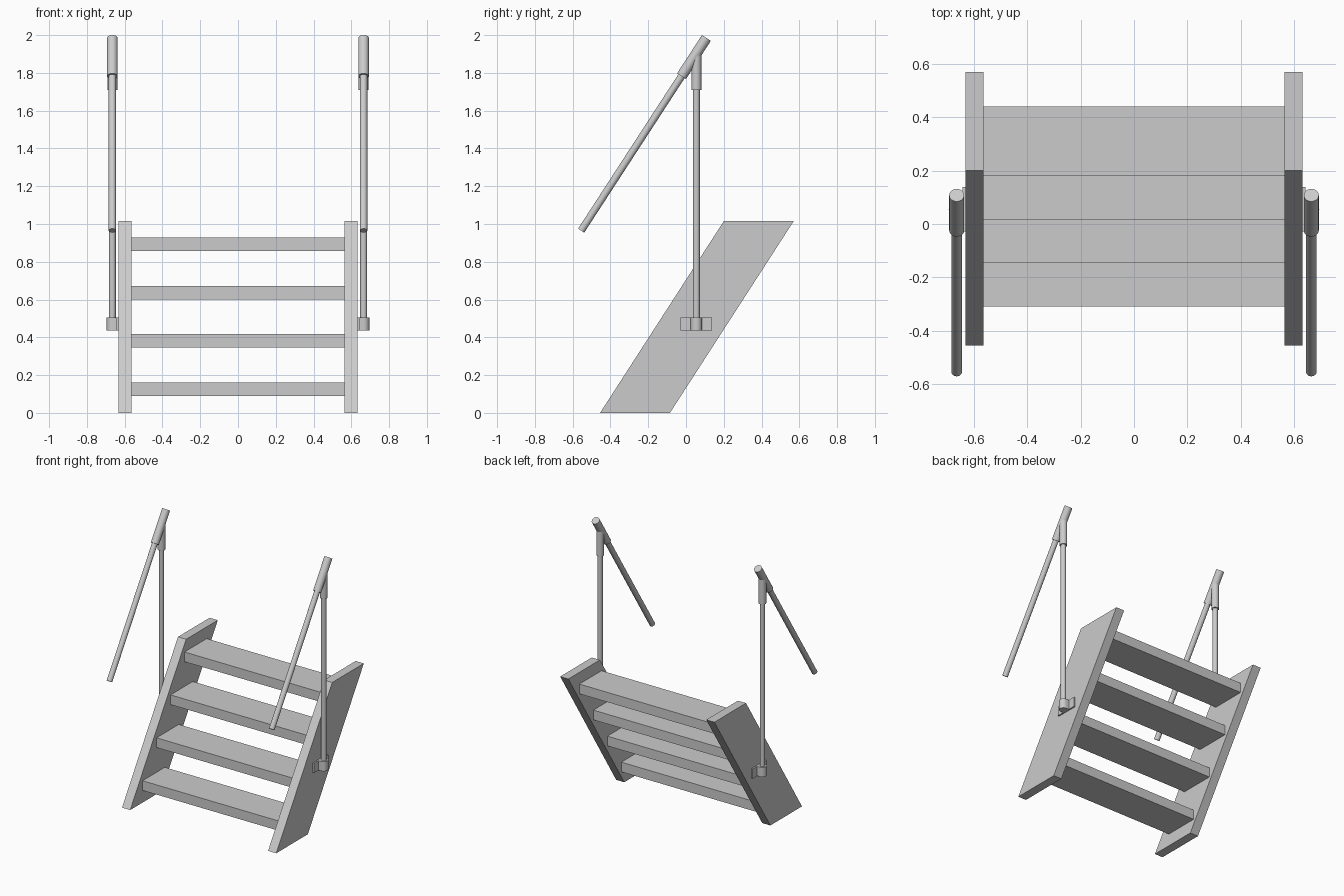
import bpy, bmesh, math
from mathutils import Vector

if "Cube" in bpy.data.objects:
    bpy.data.objects.remove(bpy.data.objects["Cube"])


def make_object(name, bm, smooth=False):
    bmesh.ops.recalc_face_normals(bm, faces=bm.faces)
    mesh = bpy.data.meshes.new(name)
    bm.to_mesh(mesh)
    bm.free()
    obj = bpy.data.objects.new(name, mesh)
    bpy.context.collection.objects.link(obj)
    if smooth:
        bpy.ops.object.select_all(action='DESELECT')
        obj.select_set(True)
        bpy.context.view_layer.objects.active = obj
        bpy.ops.object.shade_smooth_by_angle(angle=math.radians(35))
    return obj


def extrude(name, points, vec, smooth=False):
    """Extrude a closed planar outline along vec."""
    bm = bmesh.new()
    face = bm.faces.new([bm.verts.new(p) for p in points])
    new = bmesh.ops.extrude_face_region(bm, geom=[face], use_keep_orig=True)["geom"]
    bmesh.ops.translate(bm, vec=Vector(vec), verts=[g for g in new if isinstance(g, bmesh.types.BMVert)])
    return make_object(name, bm, smooth)


def box(name, lo, hi):
    pts = [(lo[0], lo[1], lo[2]), (hi[0], lo[1], lo[2]), (hi[0], hi[1], lo[2]), (lo[0], hi[1], lo[2])]
    return extrude(name, pts, (0, 0, hi[2] - lo[2]))


def rod(name, a, b, r, sides=24):
    a, b = Vector(a), Vector(b)
    bm = bmesh.new()
    bmesh.ops.create_cone(bm, cap_ends=True, segments=sides, radius1=r, radius2=r, depth=(b - a).length)
    bmesh.ops.rotate(bm, verts=bm.verts, matrix=(b - a).to_track_quat('Z', 'Y').to_matrix())
    bmesh.ops.translate(bm, verts=bm.verts, vec=(a + b) / 2)
    return make_object(name, bm, True)


# Treads
for i in range(4):
    y, z = -0.31 + i * 0.1637, 0.09 + i * 0.2553
    box(f"tread_{i + 1}", (-0.565, y, z), (0.565, y + 0.26, z + 0.072))

PX, PY = 0.665, 0.055
for s, side in ((-1, "left"), (1, "right")):
    x = s * PX
    # Slanted side board
    outline = [(-0.455, 0), (-0.085, 0), (0.57, 1.015), (0.2, 1.015)]
    extrude(f"stringer_{side}", [(s * 0.565, y, z) for y, z in outline], (s * 0.067, 0, 0))
    # Mounting bracket: plate and rounded socket around the post foot
    box(f"bracket_plate_{side}", (s * 0.631, PY - 0.083, 0.435), (s * 0.643, PY + 0.083, 0.506))
    arc = [(x + s * 0.03 * math.cos(t), PY + 0.03 * math.sin(t), 0.435)
           for t in (math.pi * (k / 12 - 0.5) for k in range(13))]
    socket = [(s * 0.635, PY - 0.03, 0.435)] + arc + [(s * 0.635, PY + 0.03, 0.435)]
    extrude(f"bracket_socket_{side}", socket, (0, 0, 0.071), True)
    # Handrail post, sloping rail and tee fitting
    rod(f"post_{side}", (x, PY, 0.436), (x, PY, 1.85), 0.018)
    rod(f"handrail_{side}", (x, -0.555, 0.965), (x, 0.05, 1.896), 0.0195)
    rod(f"tee_upright_{side}", (x, PY, 1.71), (x, PY, 1.9), 0.026)
    rod(f"tee_slope_{side}", (x, -0.024, 1.782), (x, 0.108, 1.985), 0.028)
